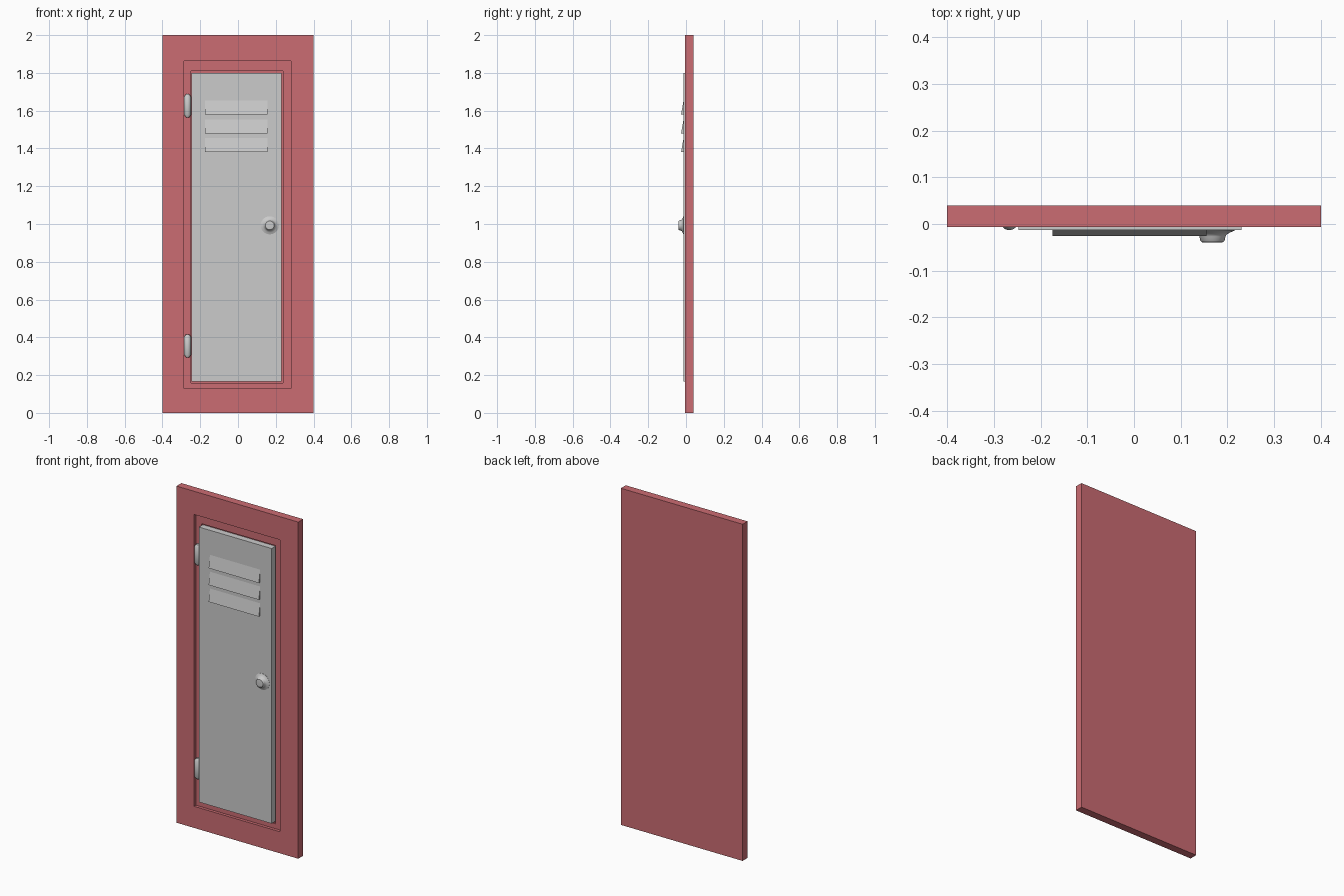
import bpy, bmesh, math

if "Cube" in bpy.data.objects:
    bpy.data.objects.remove(bpy.data.objects["Cube"])


def finish(name, bm, smooth=False):
    bmesh.ops.recalc_face_normals(bm, faces=bm.faces)
    mesh = bpy.data.meshes.new(name)
    bm.to_mesh(mesh)
    bm.free()
    obj = bpy.data.objects.new(name, mesh)
    bpy.context.collection.objects.link(obj)
    if smooth:
        bpy.ops.object.select_all(action='DESELECT')
        obj.select_set(True)
        bpy.context.view_layer.objects.active = obj
        bpy.ops.object.shade_smooth_by_angle(angle=math.radians(35))
    return obj


def loft(name, rings, smooth=False):
    """Skin consecutive rings of points and cap both ends."""
    bm = bmesh.new()
    loops = [[bm.verts.new(p) for p in ring] for ring in rings]
    n = len(loops[0])
    for a, b in zip(loops, loops[1:]):
        for i in range(n):
            j = (i + 1) % n
            bm.faces.new((a[i], a[j], b[j], b[i]))
    bm.faces.new(loops[0])
    bm.faces.new(loops[-1])
    return finish(name, bm, smooth)


def rect(x0, x1, z0, z1, y):
    return [(x0, y, z0), (x1, y, z0), (x1, y, z1), (x0, y, z1)]


def circle(r, n):
    return [(r * math.cos(2 * math.pi * (i + 0.5) / n),
             r * math.sin(2 * math.pi * (i + 0.5) / n)) for i in range(n)]


# Red surround with two stepped recesses around the door
slab = (-0.4, 0.4, 0.0, 2.0)
ledge = (-0.285, 0.28, 0.128, 1.862)
opening = (-0.249, 0.239, 0.157, 1.81)
surround = loft("surround", [
    rect(*slab, 0.04), rect(*slab, -0.006),
    rect(*ledge, -0.006), rect(*ledge, 0.012),
    rect(*opening, 0.012), rect(*opening, 0.024)])
red = bpy.data.materials.new("red")
red.diffuse_color = (0.6, 0.15, 0.17, 1)
red.use_nodes = True
red.node_tree.nodes["Principled BSDF"].inputs["Base Color"].default_value = red.diffuse_color
surround.data.materials.append(red)

# Door panel
door = (-0.247, 0.23, 0.166, 1.80)
loft("door", [rect(*door, 0.024), rect(*door, -0.013)])

# Sloping vent louvers
for k in range(3):
    z = 1.58 - 0.1 * k
    profile = [(-0.012, z + 0.08), (-0.026, z), (-0.012, z)]
    loft(f"louver_{k + 1}", [[(x, y, zz) for y, zz in profile]
                             for x in (-0.175, 0.155)])

# Hinge barrels with tapered ends
for name, zc in (("lower_hinge", 0.355), ("upper_hinge", 1.626)):
    loft(name, [[(-0.267 + px, 0.003 + 0.9 * py, zc + dz) for px, py in circle(r, 16)]
                for dz, r in ((-0.061, 0.009), (-0.048, 0.018),
                              (0.048, 0.018), (0.061, 0.009))], smooth=True)

# Round knob on a flared base
loft("knob", [[(0.168 + px, y, 0.993 + pz) for px, pz in circle(r, 32)]
              for r, y in ((0.048, -0.012), (0.048, -0.014), (0.038, -0.018),
                           (0.030, -0.023), (0.028, -0.027),
                           (0.026, -0.036), (0.023, -0.039), (0.012, -0.04))],
     smooth=True)
